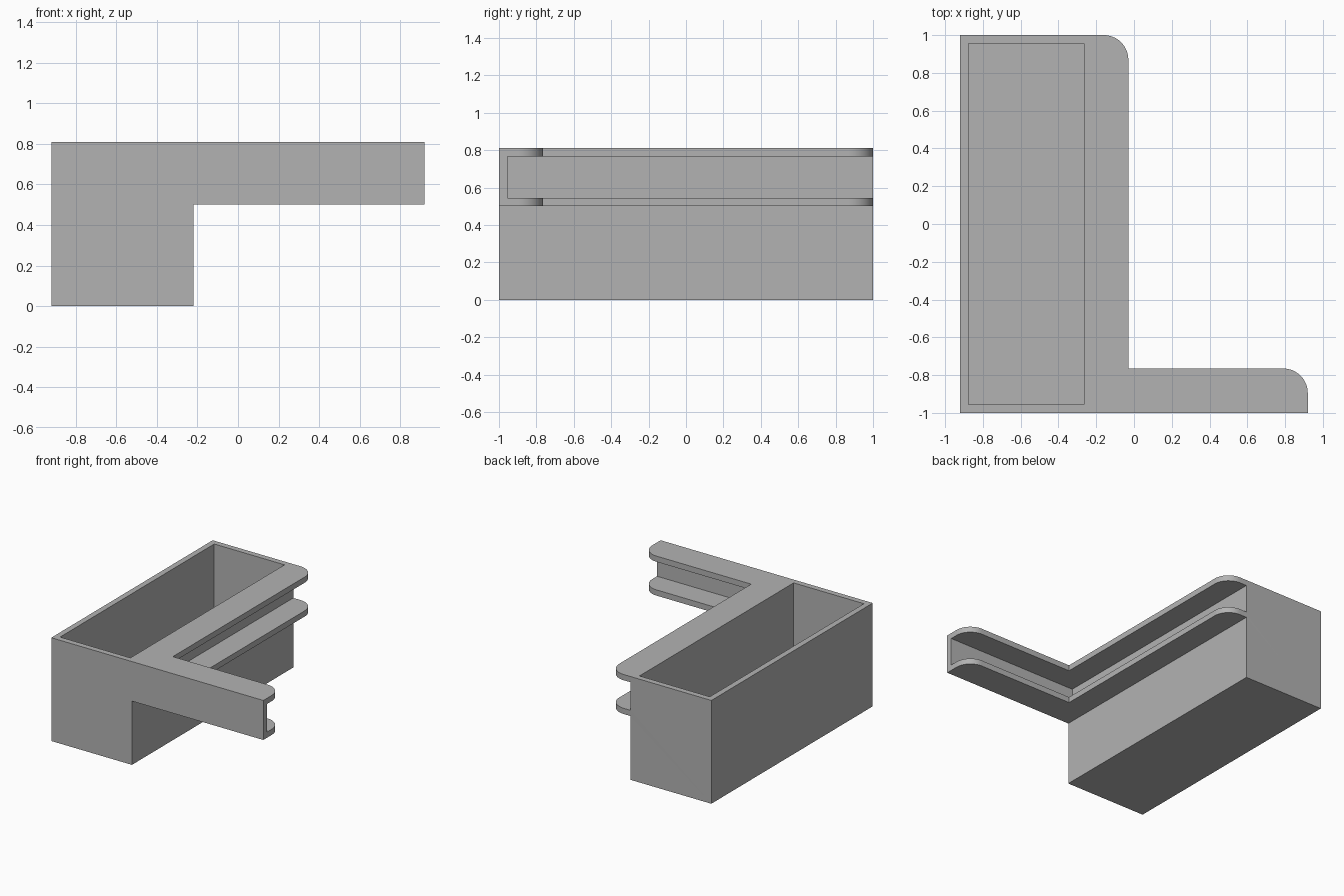
import bpy, bmesh
from math import sin, cos, pi

cube = bpy.data.objects.get("Cube")
if cube:
    bpy.data.objects.remove(cube, do_unlink=True)

# Shared dimensions
LEFT, INNER, LIP, END = -0.92, -0.22, -0.03, 0.92
FRONT, BACK, ARM = -1.0, 1.0, -0.765
SHELF, TOP, WALL, RADIUS = 0.5, 0.81, 0.045, 0.13

grey = bpy.data.materials.new("plain grey")
grey.use_nodes = True
grey.diffuse_color = (0.45, 0.45, 0.45, 1)
grey.node_tree.nodes["Principled BSDF"].inputs["Base Color"].default_value = grey.diffuse_color


def prism(name, outline, bottom, top):
    """Extrude a counter-clockwise outline between two heights."""
    bm = bmesh.new()
    base = bm.faces.new([bm.verts.new((x, y, bottom)) for x, y in outline])
    result = bmesh.ops.extrude_face_region(bm, geom=[base])
    raised = [v for v in result["geom"] if isinstance(v, bmesh.types.BMVert)]
    bmesh.ops.translate(bm, verts=raised, vec=(0, 0, top - bottom))
    bmesh.ops.recalc_face_normals(bm, faces=bm.faces)
    mesh = bpy.data.meshes.new(name)
    bm.to_mesh(mesh)
    bm.free()
    mesh.materials.append(grey)
    obj = bpy.data.objects.new(name, mesh)
    bpy.context.collection.objects.link(obj)
    return obj


def rect(x0, y0, x1, y1):
    return [(x0, y0), (x1, y0), (x1, y1), (x0, y1)]


def rounded_corner(x, y, steps=16):
    """Quarter arc replacing an outer corner at x, y."""
    angles = [i * pi / 2 / steps for i in range(steps + 1)]
    return [(x - RADIUS + RADIUS * cos(a), y - RADIUS + RADIUS * sin(a)) for a in angles]


def combine(target, other, operation):
    mod = target.modifiers.new(operation.title(), 'BOOLEAN')
    mod.operation, mod.solver, mod.object = operation, 'EXACT', other
    bpy.ops.object.select_all(action='DESELECT')
    bpy.context.view_layer.objects.active = target
    target.select_set(True)
    bpy.ops.object.modifier_apply(modifier=mod.name)
    bpy.data.objects.remove(other, do_unlink=True)


# Tall bin with the L-shaped rail block around its top
tray = prism("bin_with_side_rail", rect(LEFT, FRONT, INNER, BACK), 0, TOP)
outline = [(LEFT, FRONT), (END, FRONT), *rounded_corner(END, ARM), (LIP, ARM),
           *rounded_corner(LIP, BACK), (LEFT, BACK)]
combine(tray, prism("rail_block", outline, SHELF, TOP), 'UNION')

# Channel between the two flanges
channel = prism("channel_cutter", rect(INNER, FRONT + WALL, END + 1, BACK + 1),
                SHELF + WALL, TOP - WALL)
combine(tray, channel, 'DIFFERENCE')

# Open cavity of the bin
cavity = prism("cavity_cutter", rect(LEFT + WALL, FRONT + WALL, INNER - WALL, BACK - WALL),
               WALL, TOP + 1)
combine(tray, cavity, 'DIFFERENCE')

# Merge flat seams and keep only the rounded ends smooth
bm = bmesh.new()
bm.from_mesh(tray.data)
bmesh.ops.remove_doubles(bm, verts=bm.verts, dist=0.0001)
bmesh.ops.dissolve_limit(bm, angle_limit=0.01, verts=bm.verts, edges=bm.edges)
bm.to_mesh(tray.data)
bm.free()
bpy.ops.object.shade_smooth_by_angle()
